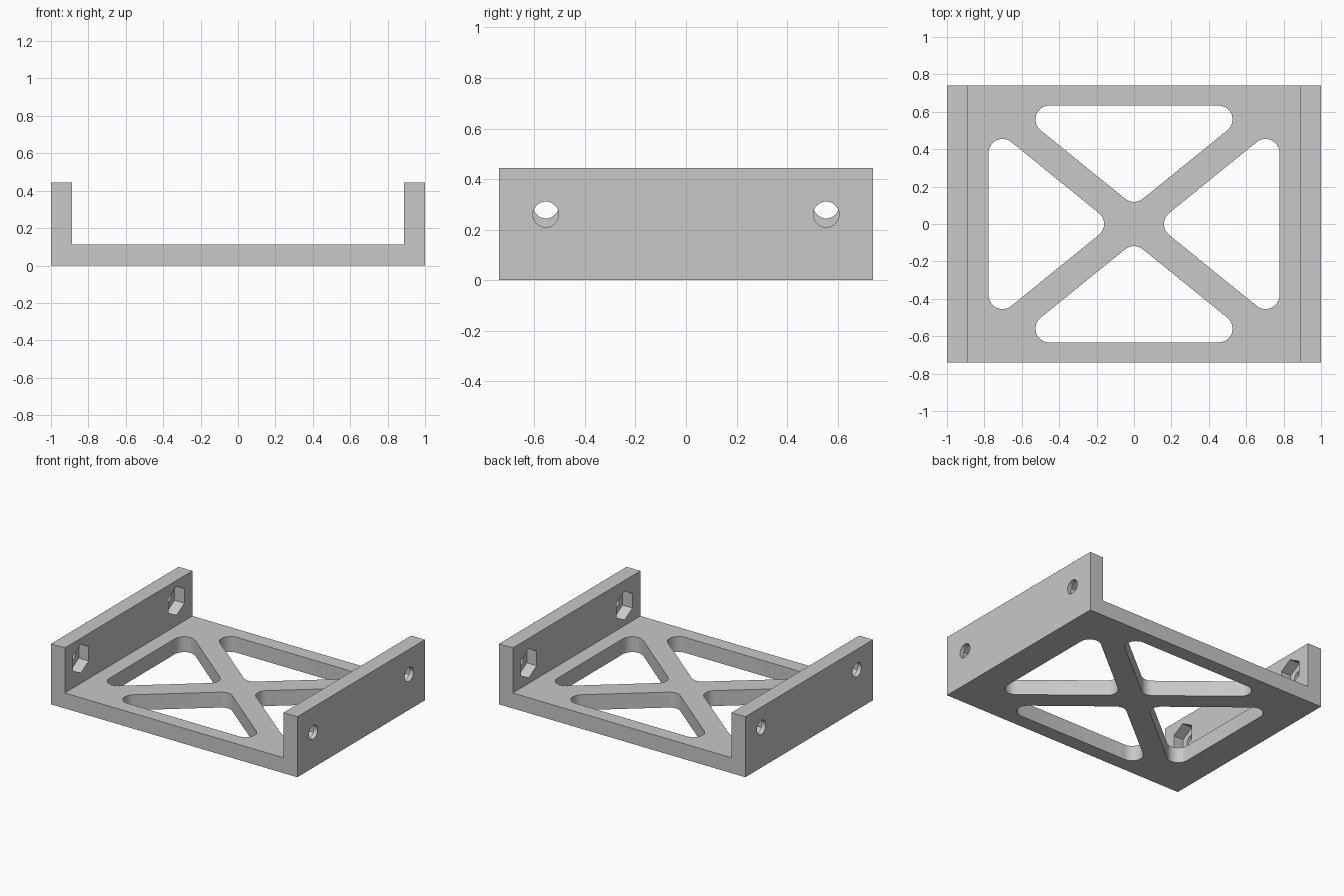
import bpy
import bmesh
from math import cos, sin, pi, atan2, radians
from mathutils import Matrix, Vector

if "Cube" in bpy.data.objects:
    bpy.data.objects.remove(bpy.data.objects["Cube"])

HALF_Y = 0.74       # half depth of the bracket
FLOOR = 0.113       # floor thickness
HEIGHT = 0.444      # wall height
INNER = 0.888       # x of the inner wall faces
ROUND = 0.075       # corner radius of the floor windows
HOLE_Y = 0.555
HOLE_R = 0.051
NUT_R = 0.106
NUT_DEPTH = 0.08

grey = bpy.data.materials.new("grey plastic")
grey.use_nodes = True
colour = (0.58, 0.58, 0.58, 1)
grey.diffuse_color = colour
grey.node_tree.nodes["Principled BSDF"].inputs["Base Color"].default_value = colour


def prism(name, outline, depth, matrix):
    """Extrude a 2D outline along local z by depth, then place it."""
    bm = bmesh.new()
    face = bm.faces.new([bm.verts.new((x, y, 0)) for x, y in outline])
    top = bmesh.ops.extrude_face_region(bm, geom=[face])["geom"]
    bmesh.ops.translate(bm, vec=(0, 0, depth),
                        verts=[v for v in top if isinstance(v, bmesh.types.BMVert)])
    bm.transform(matrix)
    bm.normal_update()
    bmesh.ops.recalc_face_normals(bm, faces=bm.faces)
    if bm.calc_volume(signed=True) < 0:
        bmesh.ops.reverse_faces(bm, faces=bm.faces)
    mesh = bpy.data.meshes.new(name)
    bm.to_mesh(mesh)
    bm.free()
    mesh.materials.append(grey)
    obj = bpy.data.objects.new(name, mesh)
    bpy.context.collection.objects.link(obj)
    return obj


def circle(radius, sides):
    """Polygon with one corner on the local y axis."""
    return [(radius * sin(2 * pi * i / sides), radius * cos(2 * pi * i / sides))
            for i in range(sides)]


def rounded(centres, radius, steps=10):
    """Outline around counter-clockwise corner centres with round corners."""
    points = []
    for i, c in enumerate(centres):
        before = c - centres[i - 1]
        after = centres[(i + 1) % len(centres)] - c
        start = atan2(-before.x, before.y)
        sweep = (atan2(-after.x, after.y) - start) % (2 * pi)
        for k in range(steps + 1):
            a = start + sweep * k / steps
            points.append((c.x + radius * cos(a), c.y + radius * sin(a)))
    return points


def cut(target, cutter):
    cutter.hide_render = True
    mod = target.modifiers.new("cut", "BOOLEAN")
    mod.operation = "DIFFERENCE"
    mod.solver = "EXACT"
    mod.object = cutter
    bpy.context.view_layer.objects.active = target
    bpy.ops.object.modifier_apply(modifier=mod.name)
    bpy.data.objects.remove(cutter)


# U-shaped body: floor with a wall on each side
half = [(1, 0), (1, HEIGHT), (INNER, HEIGHT), (INNER, FLOOR)]
profile = half + [(-x, z) for x, z in reversed(half)]
body = prism("mounting_bracket", profile, 2 * HALF_Y,
             Matrix.Translation((0, HALF_Y, 0)) @ Matrix.Rotation(pi / 2, 4, "X"))

# Four rounded triangular windows leave a cross brace in the floor
side_window = [Vector((0.235, 0)), Vector((0.703, -0.38)), Vector((0.703, 0.38))]
end_window = [Vector((0, 0.193)), Vector((0.452, 0.559)), Vector((-0.452, 0.559))]
for window in (side_window, end_window):
    for turn in (0, pi):
        place = Matrix.Rotation(turn, 4, "Z") @ Matrix.Translation((0, 0, -0.1))
        cut(body, prism("window_cutter", rounded(window, ROUND), 0.4, place))

# Screw holes with hexagonal nut pockets on the inner wall faces
for side, z in ((1, 0.26), (-1, 0.295)):
    for y in (-HOLE_Y, HOLE_Y):
        # local z points outward along x, local y points up
        axis = Matrix(((0, 0, side, 0), (side, 0, 0, 0), (0, 1, 0, 0), (0, 0, 0, 1)))
        pocket = Matrix.Translation((side * (INNER - 0.05), y, z)) @ axis
        cut(body, prism("nut_cutter", circle(NUT_R, 6), 0.05 + NUT_DEPTH, pocket))
        cut(body, prism("screw_cutter", circle(HOLE_R, 32), 0.3, pocket))

# Smooth the round corners and holes, keep the other edges sharp
bpy.ops.object.select_all(action="DESELECT")
body.select_set(True)
bpy.context.view_layer.objects.active = body
bpy.ops.object.shade_smooth_by_angle(angle=radians(30))
